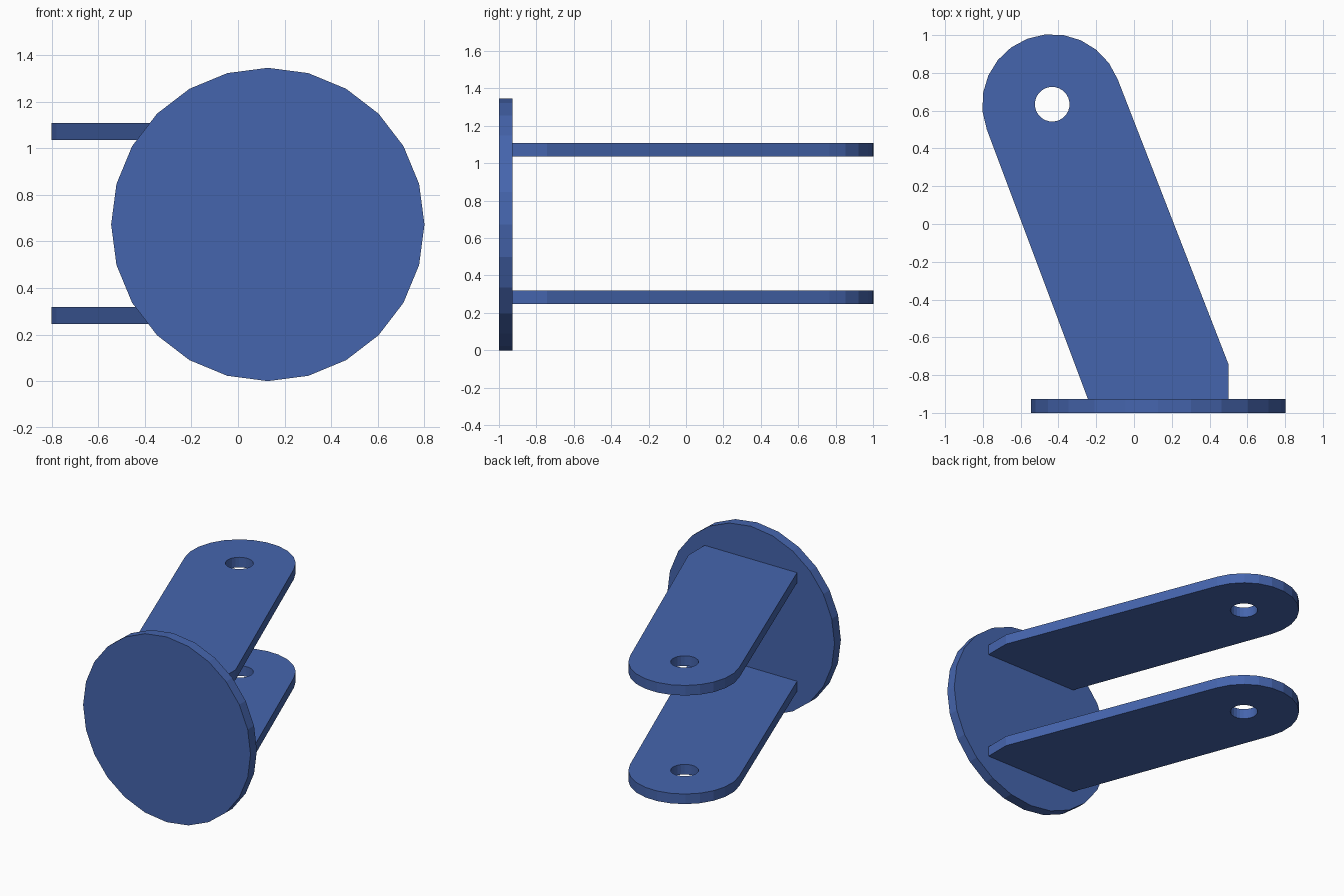
import bpy, bmesh
from math import sin, cos, radians, pi
from mathutils import Matrix, Vector

if "Cube" in bpy.data.objects:
    bpy.data.objects.remove(bpy.data.objects["Cube"])

THICK = 0.073
PLATE_R = 0.673
PIVOT = (-0.433, 0.634)
TILT = 20.9  # lean of the arms, degrees

blue = bpy.data.materials.new("blue_paint")
blue.diffuse_color = (0.06, 0.13, 0.42, 1)
blue.use_nodes = True
blue.node_tree.nodes["Principled BSDF"].inputs["Base Color"].default_value = blue.diffuse_color


def finish(bm, name):
    bmesh.ops.recalc_face_normals(bm, faces=bm.faces)
    mesh = bpy.data.meshes.new(name)
    bm.to_mesh(mesh)
    bm.free()
    mesh.materials.append(blue)
    obj = bpy.data.objects.new(name, mesh)
    bpy.context.collection.objects.link(obj)
    return obj


def arc(radius, start, sweep, count):
    return [(PIVOT[0] + radius * cos(radians(start + sweep * i / count)),
             PIVOT[1] + radius * sin(radians(start + sweep * i / count)))
            for i in range(count + 1)]


def add_loop(bm, points):
    verts = [bm.verts.new((x, y, 0)) for x, y in points]
    return [bm.edges.new((v, verts[(i + 1) % len(verts)])) for i, v in enumerate(verts)]


def make_arm(name, z):
    bm = bmesh.new()
    # rounded end, slanted sides and clipped root, with a pin hole
    outline = arc(0.371, TILT, 180, 12) + [(-0.244, -1 + THICK), (0.5, -1 + THICK), (0.5, -0.742)]
    hole = arc(0.092, TILT, 360, 24)[:-1]
    edges = add_loop(bm, outline) + add_loop(bm, hole)
    bmesh.ops.triangle_fill(bm, use_beauty=True, edges=edges, normal=(0, 0, 1))
    ext = bmesh.ops.extrude_face_region(bm, geom=bm.faces[:], use_keep_orig=True)
    top = [g for g in ext["geom"] if isinstance(g, bmesh.types.BMVert)]
    bmesh.ops.translate(bm, verts=top, vec=Vector((0, 0, THICK)))
    finish(bm, name).location.z = z


# round mounting plate
bm = bmesh.new()
bmesh.ops.create_cone(bm, cap_ends=True, segments=24, radius1=PLATE_R, radius2=PLATE_R,
                      depth=THICK, matrix=Matrix.Rotation(pi / 2, 4, 'X'))
finish(bm, "mounting_plate").location = (0.128, -1 + THICK / 2, PLATE_R)

# pair of parallel arms
for name, z in (("lower_arm", 0.246), ("upper_arm", 1.035)):
    make_arm(name, z)
